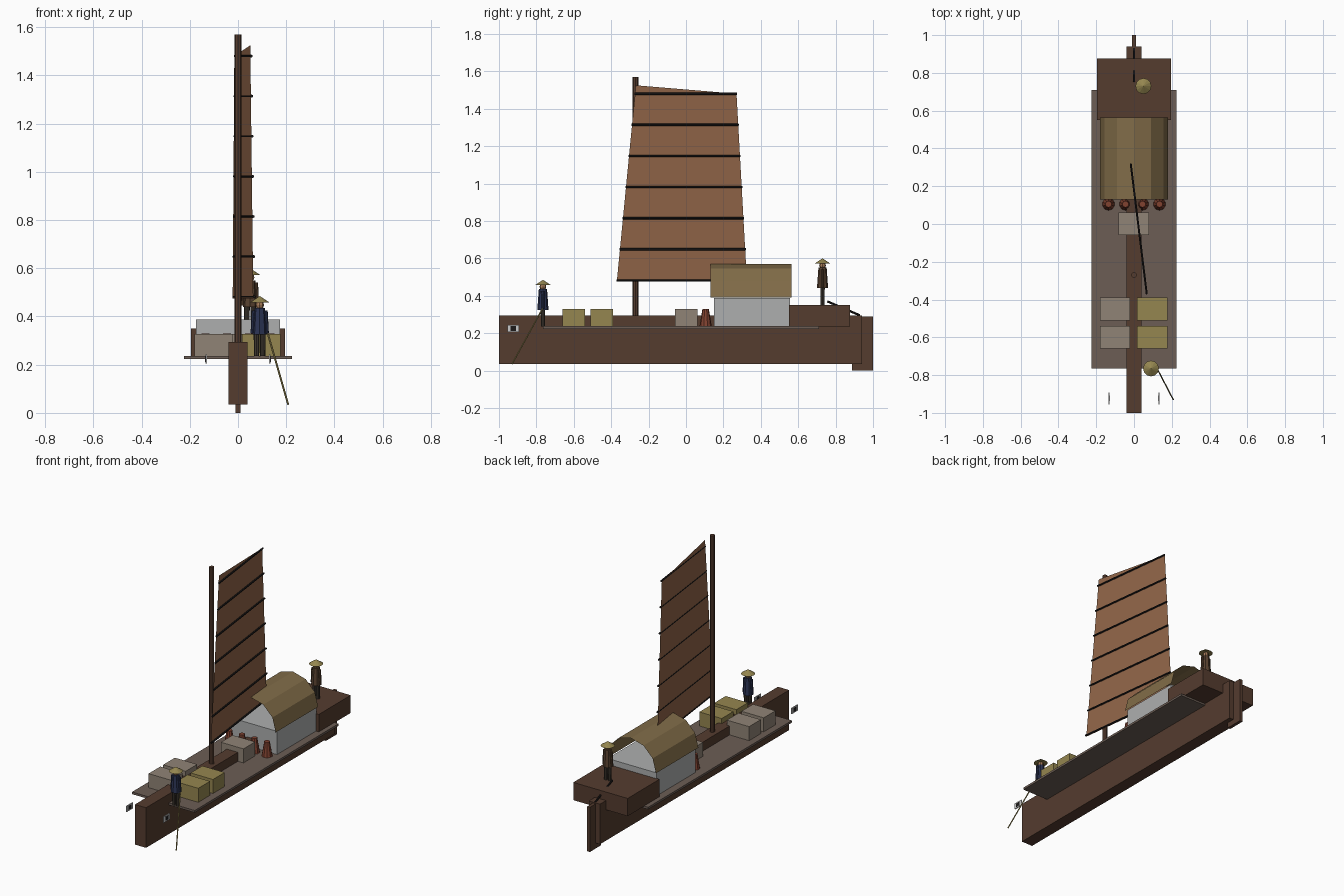
import bpy, math
from mathutils import Vector

if "Cube" in bpy.data.objects:
    bpy.data.objects.remove(bpy.data.objects["Cube"])


def mat(name, r, g, b):
    m = bpy.data.materials.new(name)
    m.diffuse_color = (r, g, b, 1)
    m.use_nodes = True
    m.node_tree.nodes["Principled BSDF"].inputs["Base Color"].default_value = m.diffuse_color
    return m


WOOD = mat("dark_wood", 0.09, 0.045, 0.028)
DECK = mat("deck_wood", 0.15, 0.11, 0.09)
SAIL = mat("sail_cloth", 0.28, 0.13, 0.065)
BATTEN = mat("batten_black", 0.012, 0.01, 0.01)
THATCH = mat("thatch", 0.22, 0.15, 0.065)
STRAW = mat("straw", 0.30, 0.24, 0.08)
SACK = mat("sack", 0.28, 0.23, 0.18)
WALL = mat("cabin_wall", 0.42, 0.43, 0.43)
CLAY = mat("clay", 0.22, 0.055, 0.03)
BLUE = mat("blue_cloth", 0.025, 0.035, 0.09)
BROWN = mat("brown_cloth", 0.10, 0.055, 0.03)
TROUSER = mat("trousers", 0.05, 0.04, 0.03)
SKIN = mat("skin", 0.38, 0.2, 0.1)
WHITE = mat("white_paint", 0.7, 0.7, 0.7)


def mesh(name, verts, faces, m):
    me = bpy.data.meshes.new(name)
    me.from_pydata(verts, [], faces)
    me.materials.append(m)
    ob = bpy.data.objects.new(name, me)
    bpy.context.collection.objects.link(ob)
    return ob


def box(name, x0, x1, y0, y1, z0, z1, m):
    v = [(x, y, z) for z in (z0, z1) for x, y in ((x0, y0), (x1, y0), (x1, y1), (x0, y1))]
    f = [(3, 2, 1, 0), (4, 5, 6, 7)] + [(i, (i + 1) % 4, (i + 1) % 4 + 4, i + 4) for i in range(4)]
    return mesh(name, v, f, m)


def cone(name, a, b, r0, r1, m, n=8):
    a, b = Vector(a), Vector(b)
    bpy.ops.mesh.primitive_cone_add(vertices=n, radius1=r0, radius2=r1,
                                    depth=(b - a).length, location=(a + b) / 2)
    ob = bpy.context.object
    ob.name = name
    ob.rotation_euler = (b - a).to_track_quat('Z', 'Y').to_euler()
    ob.data.materials.append(m)
    return ob


# Hull, deck and stern
box("hull", -0.04, 0.04, -1, 0.94, 0.035, 0.295, WOOD)
box("deck", -0.225, 0.225, -0.765, 0.71, 0.223, 0.237, DECK)
box("stern_block", -0.195, 0.195, 0.55, 0.877, 0.235, 0.35, WOOD)
box("rudder", -0.01, 0.01, 0.887, 1.0, 0, 0.29, WOOD)
cone("tiller", (0, 0.755, 0.37), (0, 0.93, 0.295), 0.006, 0.006, BATTEN)

# Cabin with an open arched roof sheet
box("cabin", -0.175, 0.175, 0.15, 0.555, 0.235, 0.388, WALL)
rv = [(0.18 * math.cos(math.pi * i / 6), y, 0.39 + 0.18 * math.sin(math.pi * i / 6))
      for i in range(7) for y in (0.13, 0.565)]
mesh("cabin_roof", rv, [(2 * i, 2 * i + 1, 2 * i + 3, 2 * i + 2) for i in range(6)], THATCH)

# Mast and angled sail
cone("mast", (0, -0.27, 0.235), (0, -0.27, 1.57), 0.015, 0.015, WOOD)


def on_sail(y, z, off=0):
    return (0.018 - 0.123 * y + off, y, z)


mesh("sail", [on_sail(*p) for p in ((-0.37, 0.475), (0.326, 0.475), (0.27, 1.48), (-0.268, 1.525))],
     [(0, 1, 2, 3)], SAIL)
for i in range(7):
    t = i / 6
    z = 0.482 + t * 0.998
    cone("sail_batten", on_sail(-0.372 + 0.097 * t, z, 0.004),
         on_sail(0.33 - 0.058 * t, z, 0.004), 0.006, 0.006, BATTEN, 6)

# Cargo
for x, m in ((-0.1, SACK), (0.097, STRAW)):
    for y in (-0.6, -0.45):
        box("cargo_bale", x - 0.08, x + 0.08, y - 0.06, y + 0.06, 0.235, 0.328, m)
box("cargo_crate", -0.082, 0.08, -0.058, 0.062, 0.235, 0.328, SACK)
for i in range(4):
    x = -0.135 + 0.09 * i
    cone("jar", (x, 0.105, 0.235), (x, 0.105, 0.33), 0.033, 0.017, CLAY, 10)

# Painted bow eyes, mounted out to the sides
for s in (-1, 1):
    x = s * 0.132
    box("bow_eye", x - 0.003, x + 0.003, -0.955, -0.892, 0.205, 0.243, WHITE)
    box("bow_pupil", x - 0.004, x + 0.004, -0.938, -0.908, 0.212, 0.237, BATTEN)


# Crew
def sailor(name, x, y, z, cloth):
    for s in (-1, 1):
        cone(name + "_leg", (x + s * 0.013, y, z), (x + s * 0.013, y, z + 0.1), 0.011, 0.012, TROUSER)
        cone(name + "_arm", (x + s * 0.03, y, z + 0.095), (x + s * 0.024, y, z + 0.19), 0.008, 0.009, cloth)
    cone(name + "_torso", (x, y, z + 0.09), (x, y, z + 0.2), 0.03, 0.022, cloth)
    bpy.ops.mesh.primitive_uv_sphere_add(segments=8, ring_count=6, radius=0.018, location=(x, y, z + 0.212))
    bpy.context.object.name = name + "_head"
    bpy.context.object.data.materials.append(SKIN)
    cone(name + "_hat", (x, y, z + 0.222), (x, y, z + 0.25), 0.042, 0, STRAW, 12)


sailor("bow_sailor", 0.09, -0.765, 0.235, BLUE)
sailor("stern_sailor", 0.05, 0.73, 0.35, BROWN)
cone("punt_pole", (0.122, -0.765, 0.335), (0.208, -0.93, 0.035), 0.004, 0.004, STRAW, 6)
